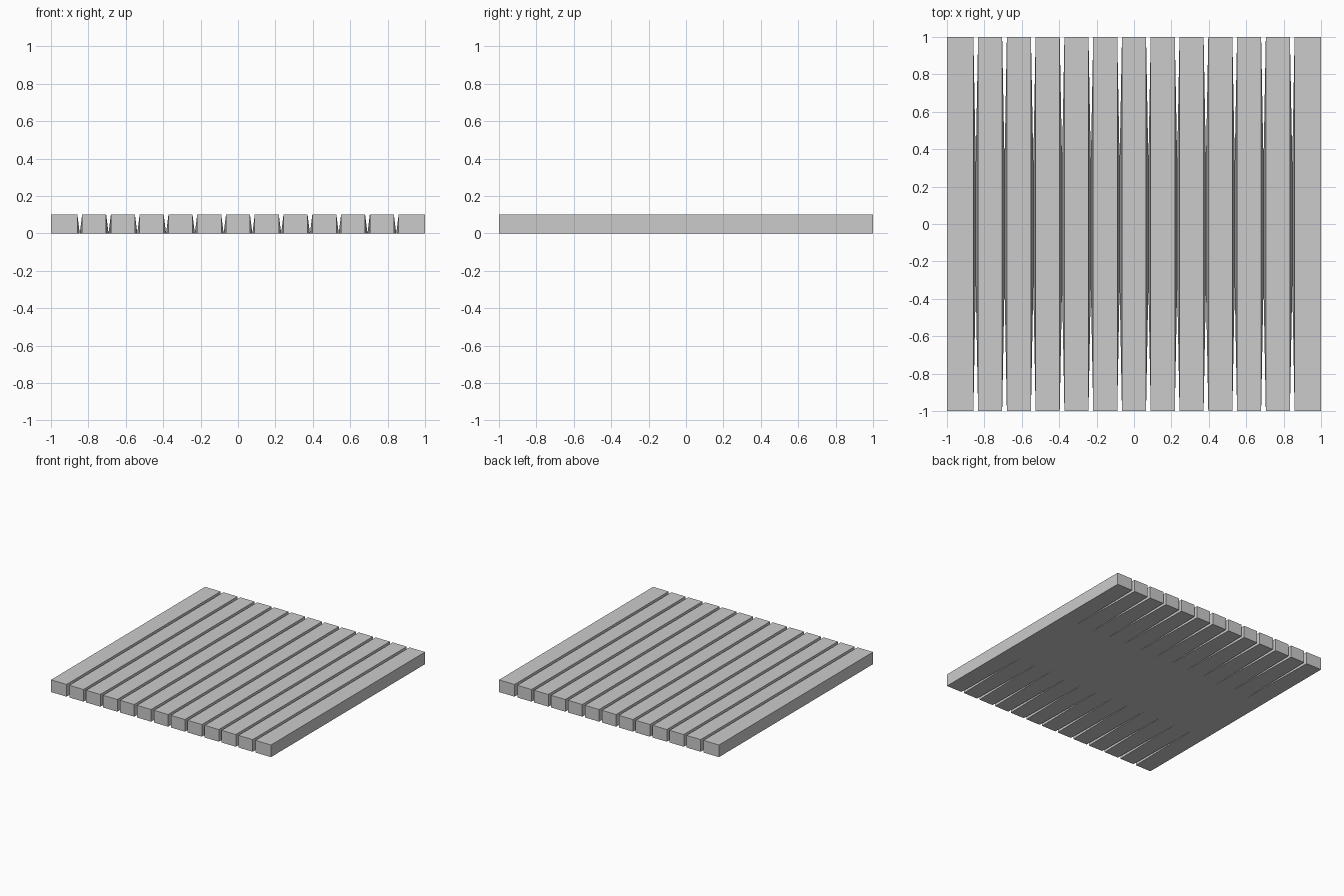
import bpy, bmesh

if "Cube" in bpy.data.objects:
    bpy.data.objects.remove(bpy.data.objects["Cube"])

COUNT = 13            # slats across the panel
PITCH = 2 / COUNT
GAP = 0.0125          # half the groove width
H = 0.10
FLAT = 0.33           # the grooves close at the underside within this |y|


def side_points(x, flare):
    """Bottom and top points along one long side of a slat."""
    bottom = [(x, -1, 0), (x + flare, -FLAT, 0), (x + flare, FLAT, 0), (x, 1, 0)]
    top = [(x, -1, H), (x, 1, H)]
    return bottom, top


def slat(index):
    first, last = index == 0, index == COUNT - 1
    x0 = -1 + index * PITCH
    x1 = x0 + PITCH
    left = side_points(x0 if first else x0 + GAP, 0 if first else -GAP)
    right = side_points(x1 if last else x1 - GAP, 0 if last else GAP)

    bm = bmesh.new()
    (lb, lt), (rb, rt) = [[[bm.verts.new(p) for p in row] for row in s]
                          for s in (left, right)]
    # top, underside and the two ends
    bm.faces.new((lt[0], rt[0], rt[1], lt[1]))
    bm.faces.new(lb + rb[::-1])
    bm.faces.new((lb[0], rb[0], rt[0], lt[0]))
    bm.faces.new((rb[3], lb[3], lt[1], rt[1]))
    # long walls: sloping towards the neighbour in the middle
    for b, t, outer in ((lb, lt, first), (rb, rt, last)):
        if outer:
            bm.faces.new(b + t[::-1])
        else:
            bm.faces.new((t[0], b[0], b[1]))
            bm.faces.new((t[0], b[1], b[2], t[1]))
            bm.faces.new((t[1], b[2], b[3]))
    bmesh.ops.recalc_face_normals(bm, faces=bm.faces)
    mesh = bpy.data.meshes.new(f"slat_{index + 1}")
    bm.to_mesh(mesh)
    bm.free()
    obj = bpy.data.objects.new(mesh.name, mesh)
    bpy.context.collection.objects.link(obj)


for i in range(COUNT):
    slat(i)
